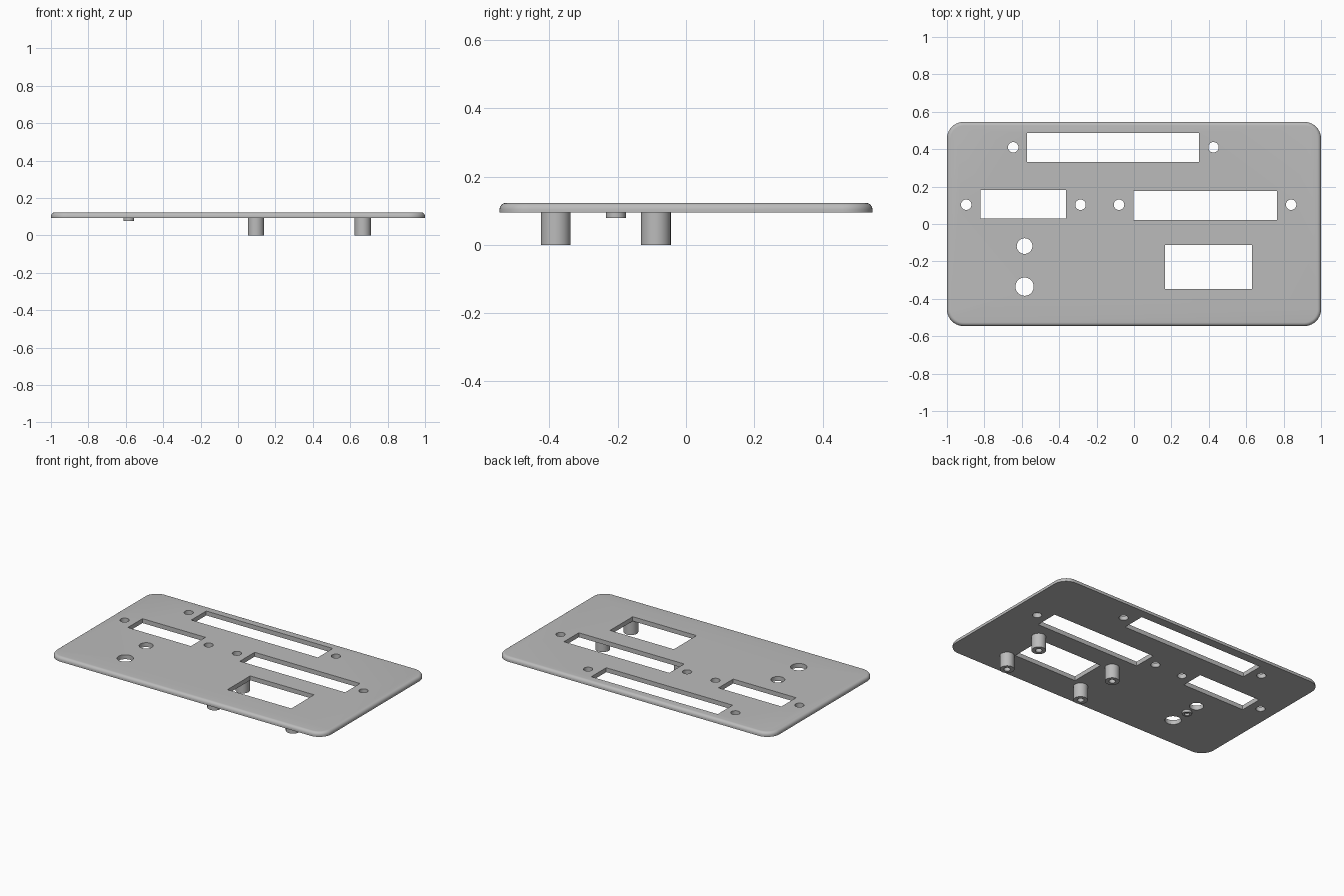
import bpy, bmesh
from math import sin, cos, pi

if "Cube" in bpy.data.objects:
    bpy.data.objects.remove(bpy.data.objects["Cube"])

TOP, UNDER = 0.123, 0.094
HALF_X, HALF_Y, CORNER, FILLET = 1.0, 0.546, 0.09, 0.02

grey = bpy.data.materials.new("plain grey")
grey.use_nodes = True
grey.diffuse_color = (0.5, 0.5, 0.5, 1)
grey.node_tree.nodes["Principled BSDF"].inputs["Base Color"].default_value = (0.5, 0.5, 0.5, 1)


def make_object(name, bm):
    bmesh.ops.recalc_face_normals(bm, faces=bm.faces)
    mesh = bpy.data.meshes.new(name)
    bm.to_mesh(mesh)
    bm.free()
    mesh.materials.append(grey)
    obj = bpy.data.objects.new(name, mesh)
    bpy.context.collection.objects.link(obj)
    return obj


def select(obj):
    bpy.ops.object.select_all(action="DESELECT")
    obj.select_set(True)
    bpy.context.view_layer.objects.active = obj


def smooth(obj):
    select(obj)
    bpy.ops.object.shade_smooth_by_angle(angle=pi / 6)


def loft(bm, rings):
    """Skin closed rings of points, capping both ends."""
    loops = [[bm.verts.new(p) for p in ring] for ring in rings]
    for low, high in zip(loops, loops[1:]):
        n = len(low)
        for i in range(n):
            j = (i + 1) % n
            bm.faces.new((low[i], low[j], high[j], high[i]))
    bm.faces.new(loops[0][::-1])
    bm.faces.new(loops[-1])


def circle(x, y, z, r, n=32):
    return [(x + r * cos(2 * pi * i / n), y + r * sin(2 * pi * i / n), z) for i in range(n)]


def rounded_outline(inset, z, steps=10):
    points = []
    for q, (sx, sy) in enumerate([(1, 1), (-1, 1), (-1, -1), (1, -1)]):
        for i in range(steps + 1):
            a = (q + i / steps) * pi / 2
            r = CORNER - inset
            points.append((sx * (HALF_X - CORNER) + r * cos(a),
                           sy * (HALF_Y - CORNER) + r * sin(a), z))
    return points


# Plate with a rounded upper rim
bm = bmesh.new()
rings = [rounded_outline(0, UNDER)]
for i in range(7):
    a = i / 6 * pi / 2
    rings.append(rounded_outline(FILLET * (1 - cos(a)), TOP - FILLET * (1 - sin(a))))
loft(bm, rings)
plate = make_object("panel_plate", bm)

# Connector slots, display window and round holes
slots = [(-0.572, 0.348, 0.332, 0.487), (-0.821, -0.363, 0.029, 0.181),
         (-0.002, 0.764, 0.022, 0.176), (0.167, 0.631, -0.348, -0.112)]
holes = [(x, 0.41, 0.028) for x in (-0.646, 0.425)]
holes += [(x, 0.103, 0.028) for x in (-0.897, -0.286, -0.08, 0.84)]
holes += [(-0.585, -0.118, 0.042), (-0.585, -0.335, 0.049)]

bm = bmesh.new()
for x0, x1, y0, y1 in slots:
    loft(bm, [[(x0, y0, z), (x1, y0, z), (x1, y1, z), (x0, y1, z)] for z in (0, 0.2)])
for x, y, r in holes:
    loft(bm, [circle(x, y, z, r) for z in (0, 0.2)])
cutter = make_object("opening_cutter", bm)
cutter.hide_render = True

cut = plate.modifiers.new("openings", "BOOLEAN")
cut.operation, cut.solver, cut.object = "DIFFERENCE", "EXACT", cutter
select(plate)
bpy.ops.object.modifier_apply(modifier=cut.name)
bpy.data.objects.remove(cutter)
smooth(plate)


def hollow_post(name, x, y, bottom, r, bore):
    """Short tube under the plate with a blind bore from below."""
    bm = bmesh.new()
    loft(bm, [circle(x, y, z, rad) for z, rad in
              ((UNDER, r), (bottom, r), (bottom, bore), (UNDER - 0.002, bore))])
    smooth(make_object(name, bm))


# Screw posts around the window
for side, x in (("left", 0.667), ("right", 0.096)):
    for end, y in (("front", -0.381), ("back", -0.088)):
        hollow_post(f"screw_post_{end}_{side}", x, y, 0, 0.0435, 0.02)

# Small collar between the two large round holes
hollow_post("small_collar", -0.584, -0.205, 0.078, 0.029, 0.016)
